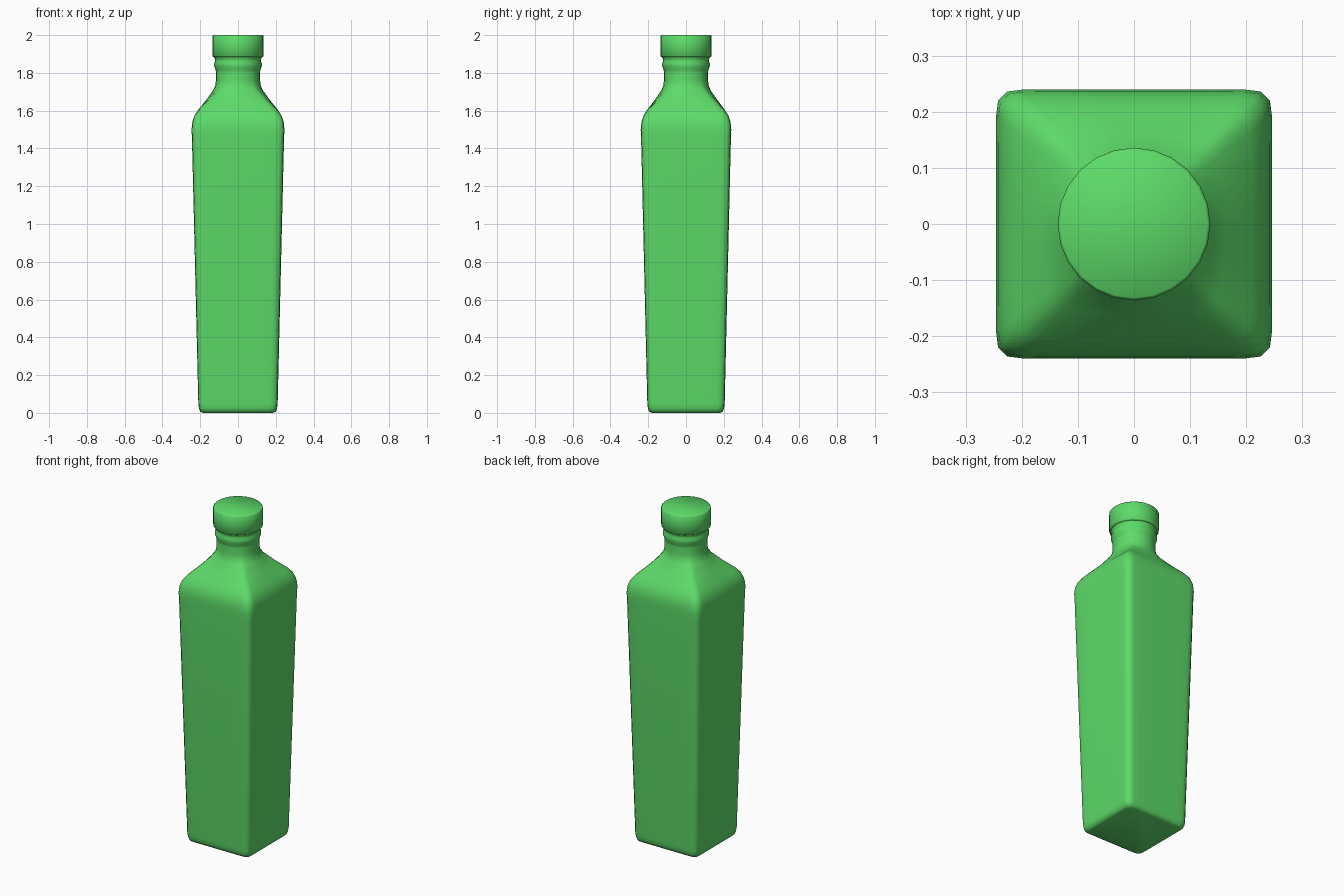
import bpy
import bmesh
from math import cos, sin, radians, pi

cube = bpy.data.objects.get("Cube")
if cube:
    bpy.data.objects.remove(cube, do_unlink=True)

green = bpy.data.materials.new("bottle green")
green.use_nodes = True
colour = (0.11, 0.71, 0.14, 1)
green.diffuse_color = colour
green.node_tree.nodes["Principled BSDF"].inputs["Base Color"].default_value = colour

# Ring angles, with extra points around the square corners
STEPS = [0, 15, 30, 39, 43, 47, 51, 60, 75]
BODY_ANGLES = [radians(q * 90 + a) for q in range(4) for a in STEPS]
ROUND_ANGLES = [2 * pi * i / 24 for i in range(24)]


def ring(bm, angles, half, z, square=0.0):
    """Blend between a circle (square=0) and a softened square (square=1)."""
    power, verts = 17, []
    for a in angles:
        c, s = cos(a), sin(a)
        soft = (abs(c) ** power + abs(s) ** power) ** (-1 / power)
        r = half * (1 + square * (soft - 1))
        verts.append(bm.verts.new((r * c, r * s * (1 - 0.025 * square), z)))
    return verts


def loft(name, angles, sections, smooth_angle):
    """Skin a stack of rings and close both ends."""
    bm = bmesh.new()
    rings = [ring(bm, angles, *sec) for sec in sections]
    n = len(angles)
    for low, high in zip(rings, rings[1:]):
        for i in range(n):
            j = (i + 1) % n
            bm.faces.new((low[i], low[j], high[j], high[i]))
    bm.faces.new(rings[0][::-1])
    bm.faces.new(rings[-1])
    mesh = bpy.data.meshes.new(name)
    bm.to_mesh(mesh)
    bm.free()
    mesh.materials.append(green)
    obj = bpy.data.objects.new(name, mesh)
    bpy.context.collection.objects.link(obj)
    bpy.ops.object.select_all(action="DESELECT")
    obj.select_set(True)
    bpy.context.view_layer.objects.active = obj
    bpy.ops.object.shade_smooth_by_angle(angle=radians(smooth_angle))
    return obj


# Tapered square body, with shoulders that turn into the round neck
loft("bottle_body", BODY_ANGLES, [
    (0.185, 0.0, 1), (0.2, 0.007, 1), (0.207, 0.025, 1), (0.21, 0.05, 1),
    (0.244, 1.46, 1), (0.246, 1.5, 1), (0.242, 1.54, 1), (0.23, 1.575, 1),
    (0.21, 1.605, 0.95), (0.166, 1.66, 0.65), (0.13, 1.71, 0.25),
    (0.12, 1.735, 0.07), (0.117, 1.76), (0.117, 1.81),
], 50)

# Round neck with a raised bead
loft("bottle_neck", ROUND_ANGLES, [
    (0.117, 1.805), (0.12, 1.82), (0.126, 1.835), (0.126, 1.85),
    (0.121, 1.863), (0.121, 1.872), (0.126, 1.88), (0.126, 1.9),
], 50)

# Screw cap with a slightly softened rim
loft("bottle_cap", ROUND_ANGLES, [
    (0.131, 1.885), (0.136, 1.89), (0.136, 1.995), (0.131, 2.0),
], 50)
